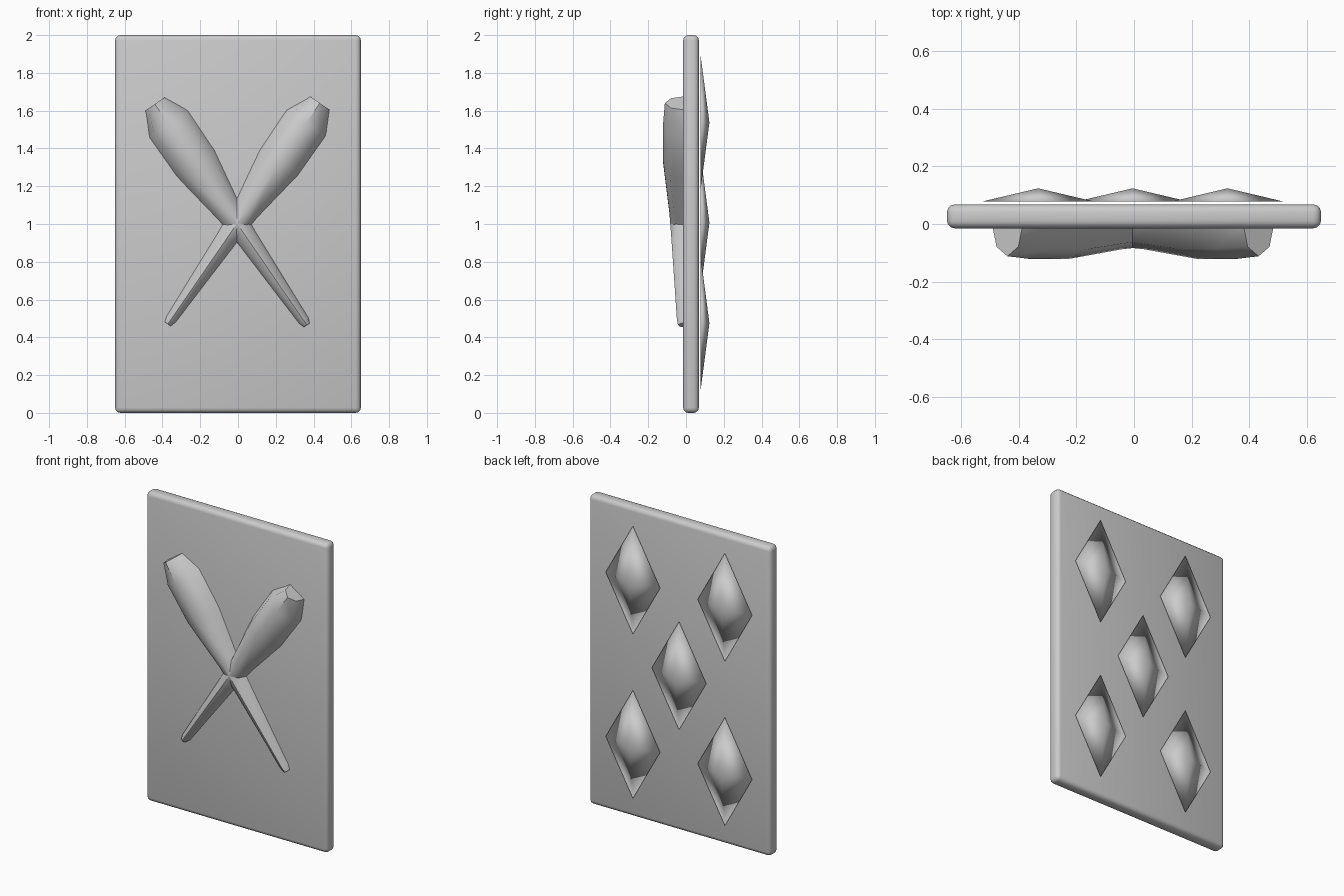
import bpy, bmesh, math
from mathutils import Vector

if "Cube" in bpy.data.objects:
    bpy.data.objects.remove(bpy.data.objects["Cube"])


def finish(name, bm):
    """Turn a bmesh into a smooth shaded object."""
    bmesh.ops.recalc_face_normals(bm, faces=bm.faces)
    for f in bm.faces:
        f.smooth = True
    mesh = bpy.data.meshes.new(name)
    bm.to_mesh(mesh)
    bm.free()
    obj = bpy.data.objects.new(name, mesh)
    bpy.context.collection.objects.link(obj)
    return obj


def smooth_by_angle(obj, degrees):
    bpy.ops.object.select_all(action='DESELECT')
    obj.select_set(True)
    bpy.context.view_layer.objects.active = obj
    bpy.ops.object.shade_smooth_by_angle(angle=math.radians(degrees))


# Card: thin slab with rounded edges
bm = bmesh.new()
bmesh.ops.create_cube(bm, size=1)
for v in bm.verts:
    v.co = (v.co.x * 1.3, v.co.y * 0.083 + 0.0265, v.co.z * 2 + 1)
bmesh.ops.bevel(bm, geom=bm.edges[:], offset=0.027, segments=3,
                profile=0.5, affect='EDGES')
smooth_by_angle(finish("card", bm), 40)

# Club relief stations: distance along axis, half width, depth towards front
STATIONS = [(0.0, 0.065, 0.112), (0.13, 0.13, 0.121), (0.38, 0.127, 0.121),
            (0.70, 0.074, 0.088), (0.87, 0.06, 0.077),
            (1.39, 0.033, 0.048), (1.42, 0.022, 0.042)]


def club(name, top, bottom):
    """Half-round tapered club lofted from head to grip, flat side in the card."""
    start = Vector((top[0], 0, top[1]))
    axis = (Vector((bottom[0], 0, bottom[1])) - start).normalized()
    side = axis.cross(Vector((0, 1, 0)))
    bm = bmesh.new()
    rings = []
    for dist, width, depth in STATIONS:
        ring = []
        for i in range(5):
            a = math.radians(-90 + 45 * i)
            p = start + axis * dist + side * (width * math.sin(a))
            p.y = -depth * math.cos(a)
            ring.append(bm.verts.new(p))
        rings.append(ring)
    for r, s in zip(rings, rings[1:]):
        for i in range(5):
            j = (i + 1) % 5
            bm.faces.new((r[i], r[j], s[j], s[i]))
    bm.faces.new(rings[0])
    bm.faces.new(rings[-1])
    smooth_by_angle(finish(name, bm), 50)


club("club_left", (-0.44, 1.635), (0.375, 0.45))
club("club_right", (0.433, 1.64), (-0.382, 0.455))


def diamond(name, x, z):
    """Shallow four-sided pyramid hovering just off the back."""
    bm = bmesh.new()
    rim = [bm.verts.new((x + dx, 0.078, z + dz))
           for dx, dz in ((0, 0.35), (0.195, 0), (0, -0.35), (-0.195, 0))]
    peak = bm.verts.new((x, 0.124, z))
    for i in range(4):
        bm.faces.new((rim[i], rim[(i + 1) % 4], peak))
    bm.faces.new(rim)
    finish(name, bm)


# Five diamonds on the back
for i, (x, z) in enumerate([(-0.333, 1.537), (0.325, 1.537), (-0.005, 1.007),
                            (-0.333, 0.475), (0.325, 0.475)]):
    diamond(f"diamond_{i + 1}", x, z)
